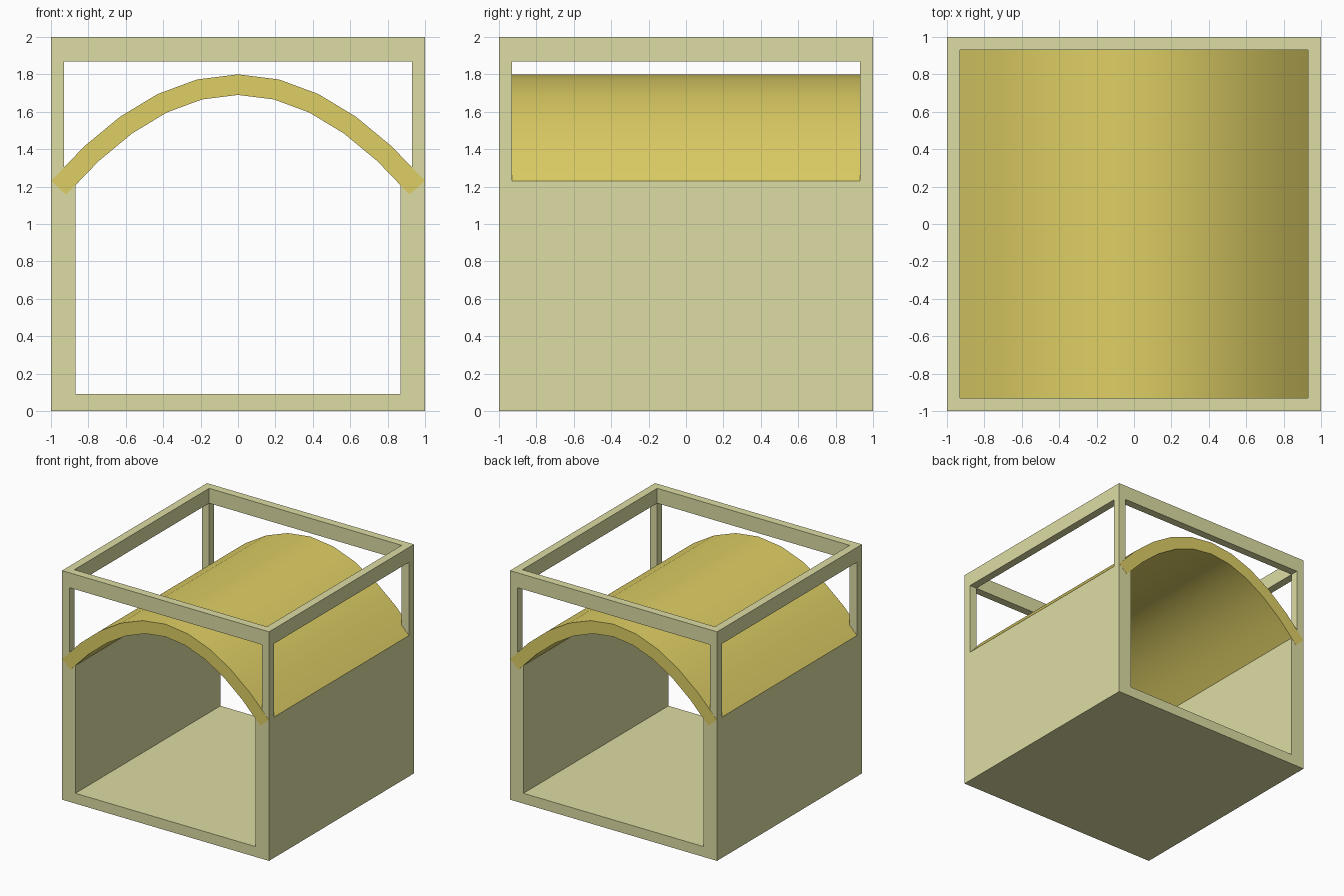
import bpy, bmesh, math

if "Cube" in bpy.data.objects:
    bpy.data.objects.remove(bpy.data.objects["Cube"])


def material(name, color):
    m = bpy.data.materials.new(name)
    m.diffuse_color = (*color, 1)
    m.use_nodes = True
    m.node_tree.nodes["Principled BSDF"].inputs["Base Color"].default_value = m.diffuse_color
    return m


def finish(name, bm, mat):
    bmesh.ops.recalc_face_normals(bm, faces=bm.faces[:])
    me = bpy.data.meshes.new(name)
    bm.to_mesh(me)
    bm.free()
    me.materials.append(mat)
    ob = bpy.data.objects.new(name, me)
    bpy.context.collection.objects.link(ob)
    return ob


def extrude_strip(name, outer, inner, axis, lo, hi, mat, closed=False):
    """Solid band between two matching 2D outlines, extruded along y or z."""
    bm = bmesh.new()

    def pt(p, t):
        return (p[0], t, p[1]) if axis == 'y' else (p[0], p[1], t)
    rings = [[bm.verts.new(pt(p, t)) for p in line]
             for line, t in ((outer, lo), (outer, hi), (inner, hi), (inner, lo))]
    n = len(outer)
    for i in range(n if closed else n - 1):
        j = (i + 1) % n
        for k in range(4):
            a, b = rings[k], rings[(k + 1) % 4]
            bm.faces.new((a[i], a[j], b[j], b[i]))
    if not closed:
        for i in (0, n - 1):
            bm.faces.new([r[i] for r in rings])
    return finish(name, bm, mat)


cream = material("cream", (0.72, 0.72, 0.37))
yellow = material("yellow", (0.73, 0.62, 0.13))
WALL_TOP, RAIL_BOTTOM, EDGE = 1.23, 1.87, 0.93

# Floor and two side walls as one U-shaped channel
extrude_strip("floor_and_walls",
              [(-1, WALL_TOP), (-1, 0), (1, 0), (1, WALL_TOP)],
              [(-0.87, WALL_TOP), (-0.87, 0.09), (0.87, 0.09), (0.87, WALL_TOP)],
              'y', -1, 1, cream)


# Square top rail
def square(r):
    return [(-r, -r), (r, -r), (r, r), (-r, r)]


extrude_strip("top_rail", square(1), square(EDGE), 'z', RAIL_BOTTOM, 2, cream, True)

# Four corner posts
for sx, side in ((-1, "left"), (1, "right")):
    for sy, end in ((-1, "front"), (1, "back")):
        bm = bmesh.new()
        bmesh.ops.create_cube(bm, size=1)
        w = 1 - EDGE
        for v in bm.verts:
            v.co.x = sx * (1 - w / 2) + v.co.x * w
            v.co.y = sy * (1 - w / 2) + v.co.y * w
            v.co.z = (WALL_TOP + RAIL_BOTTOM) / 2 + v.co.z * (RAIL_BOTTOM - WALL_TOP)
        finish(f"post_{end}_{side}", bm, cream)

# Vaulted roof: parabola with an inner line offset along its normals
half = [0.22, 0.43, 0.63, 0.82, 1.0]
outer, inner = [], []
for x in [-h for h in reversed(half)] + [0] + half:
    z, slope = 1.8 - 0.57 * x * x, 1.14 * x
    d = 0.11 / math.hypot(1, slope)
    outer.append((x, z))
    inner.append((x - slope * d, z - d))
roof = extrude_strip("arched_roof", outer, inner, 'y', -1.001, 1.001, yellow)
bpy.context.view_layer.objects.active = roof
roof.select_set(True)
bpy.ops.object.shade_smooth_by_angle(angle=math.radians(30))
